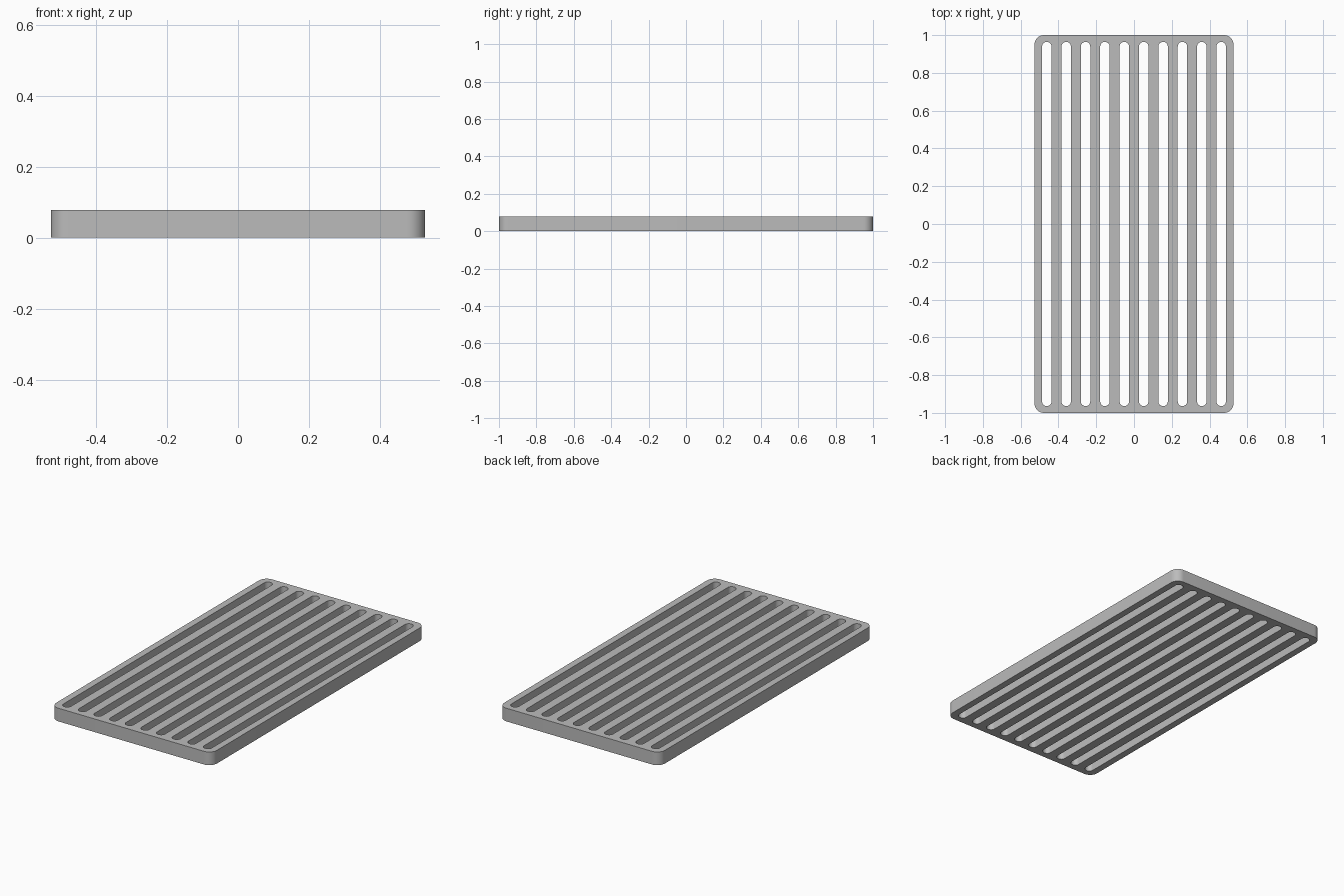
import bpy
import bmesh
from math import cos, sin, pi

cube = bpy.data.objects.get("Cube")
if cube:
    bpy.data.objects.remove(cube, do_unlink=True)

WIDTH, LENGTH, HEIGHT = 1.054, 2.0, 0.078
CORNER = 0.05
SLOTS, PITCH = 10, 0.1026
SLOT_WIDTH, SLOT_LENGTH = 0.05, 1.928


def rounded_outline(curve, cx, width, length, radius, steps=10):
    """Closed rounded rectangle, centred on (cx, 0)."""
    points = []
    corners = ((1, 1), (-1, 1), (-1, -1), (1, -1))
    for quarter, (sx, sy) in enumerate(corners):
        for i in range(steps + 1):
            a = (quarter + i / steps) * pi / 2
            points.append((cx + sx * (width / 2 - radius) + radius * cos(a),
                           sy * (length / 2 - radius) + radius * sin(a), 0, 1))
    spline = curve.splines.new("POLY")
    spline.points.add(len(points) - 1)
    for point, co in zip(spline.points, points):
        point.co = co
    spline.use_cyclic_u = True


# Flat profile: outer rim with a row of slots
profile = bpy.data.curves.new("grate_profile", "CURVE")
profile.dimensions = "2D"
profile.fill_mode = "BOTH"
profile.extrude = HEIGHT / 2
rounded_outline(profile, 0, WIDTH, LENGTH, CORNER)
for n in range(SLOTS):
    rounded_outline(profile, (n - (SLOTS - 1) / 2) * PITCH,
                    SLOT_WIDTH, SLOT_LENGTH, SLOT_WIDTH / 2 - 0.0005)

# Extruded profile becomes one welded mesh
source = bpy.data.objects.new("profile_helper", profile)
bpy.context.collection.objects.link(source)
bpy.context.view_layer.update()
graph = bpy.context.evaluated_depsgraph_get()
mesh = bpy.data.meshes.new_from_object(source.evaluated_get(graph))
bpy.data.objects.remove(source, do_unlink=True)

bm = bmesh.new()
bm.from_mesh(mesh)
bmesh.ops.remove_doubles(bm, verts=bm.verts, dist=0.0002)
bmesh.ops.translate(bm, verts=bm.verts, vec=(0, 0, HEIGHT / 2))
bmesh.ops.recalc_face_normals(bm, faces=bm.faces)
bm.to_mesh(mesh)
bm.free()

grate = bpy.data.objects.new("slotted_grate", mesh)
bpy.context.collection.objects.link(grate)

# Plain grey finish
grey = bpy.data.materials.new("light_grey")
grey.use_nodes = True
color = (0.5, 0.5, 0.5, 1)
grey.diffuse_color = color
grey.node_tree.nodes["Principled BSDF"].inputs["Base Color"].default_value = color
mesh.materials.clear()
mesh.materials.append(grey)

bpy.ops.object.select_all(action="DESELECT")
grate.select_set(True)
bpy.context.view_layer.objects.active = grate
bpy.ops.object.shade_smooth_by_angle(angle=pi / 6)
